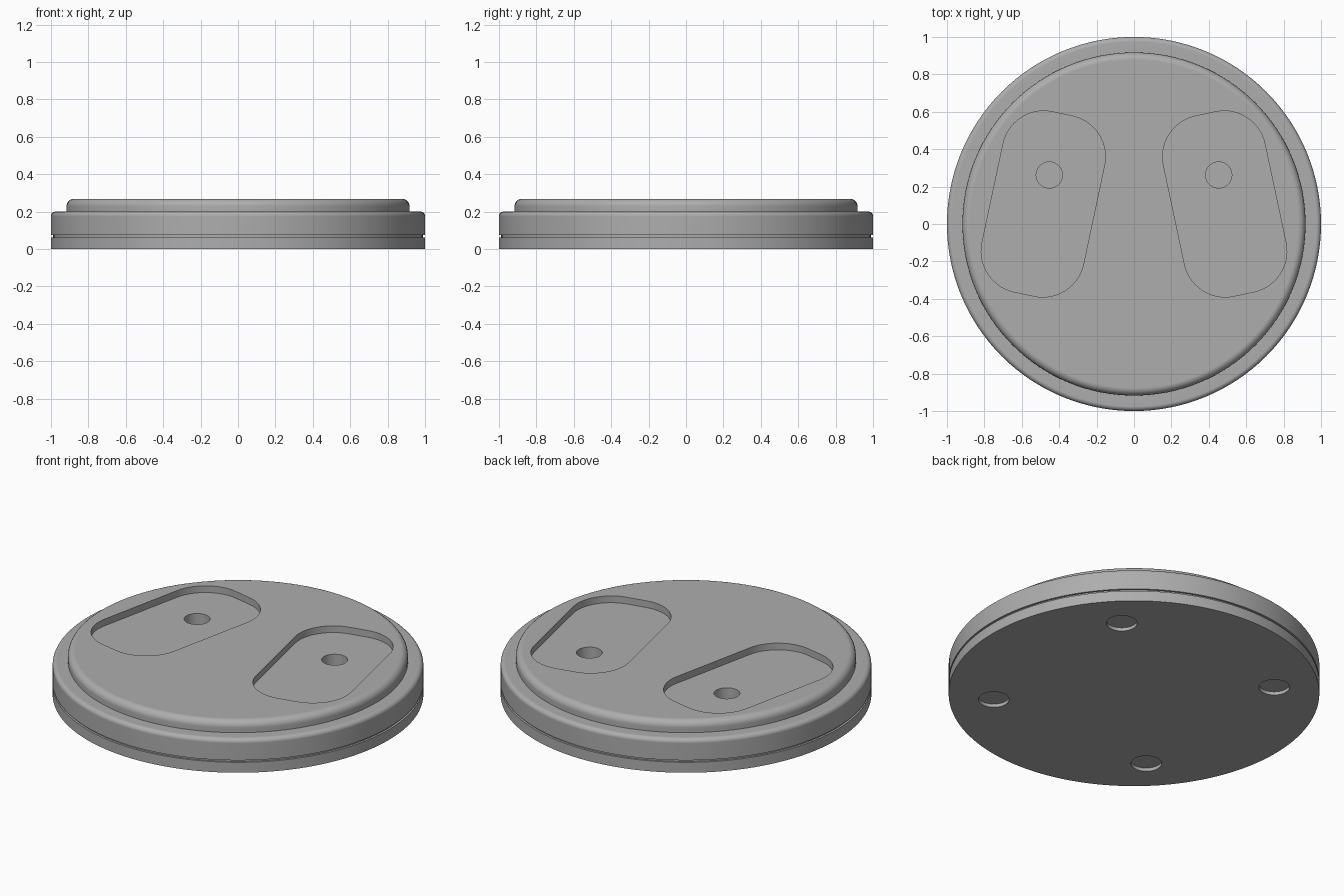
import bpy, bmesh, math
from mathutils import Matrix, Vector

cube = bpy.data.objects.get("Cube")
if cube:
    bpy.data.objects.remove(cube, do_unlink=True)

grey = bpy.data.materials.new("plain_grey")
grey.use_nodes = True
colour = (0.42, 0.42, 0.42, 1)
grey.diffuse_color = colour
grey.node_tree.nodes["Principled BSDF"].inputs["Base Color"].default_value = colour

SEGMENTS = 128


def make_object(name, bm):
    bmesh.ops.recalc_face_normals(bm, faces=bm.faces)
    mesh = bpy.data.meshes.new(name)
    bm.to_mesh(mesh)
    bm.free()
    mesh.materials.append(grey)
    obj = bpy.data.objects.new(name, mesh)
    bpy.context.collection.objects.link(obj)
    return obj


def fillet(radius, z, r, steps=6):
    """Quarter round from a vertical wall to a flat top."""
    return [(radius - r + r * math.cos(a), z - r + r * math.sin(a))
            for a in (math.pi / 2 * i / steps for i in range(steps + 1))]


def lathe(name, profile):
    bm = bmesh.new()
    rings = [[bm.verts.new((r * math.cos(a), r * math.sin(a), z))
              for a in (math.tau * i / SEGMENTS for i in range(SEGMENTS))]
             for r, z in profile]
    for low, high in zip(rings, rings[1:]):
        for i in range(SEGMENTS):
            j = (i + 1) % SEGMENTS
            bm.faces.new((low[i], low[j], high[j], high[i]))
    bm.faces.new(rings[0])
    bm.faces.new(rings[-1])
    return make_object(name, bm)


def prism(name, outline, z0, z1):
    bm = bmesh.new()
    face = bm.faces.new([bm.verts.new((p[0], p[1], z0)) for p in outline])
    top = bmesh.ops.extrude_face_region(bm, geom=[face])["geom"]
    bmesh.ops.translate(bm, vec=(0, 0, z1 - z0),
                        verts=[v for v in top if isinstance(v, bmesh.types.BMVert)])
    return make_object(name, bm)


def circle(x, y, r, n=48):
    return [(x + r * math.cos(math.tau * i / n), y + r * math.sin(math.tau * i / n))
            for i in range(n)]


def rounded_slot(side, steps=14):
    """Tilted rounded rectangle, mirrored by side."""
    turn = Matrix.Rotation(math.radians(12), 2)
    points = []
    for k, (sx, sy) in enumerate([(1, 1), (-1, 1), (-1, -1), (1, -1)]):
        for i in range(steps + 1):
            a = math.pi / 2 * (k + i / steps)
            p = turn @ Vector((sx * 0.055 + 0.222 * math.cos(a),
                               sy * 0.27 + 0.222 * math.sin(a)))
            points.append((side * (p.x + 0.485), p.y + 0.107))
    return points


def cut(target, cutter):
    mod = target.modifiers.new("cut", "BOOLEAN")
    mod.operation = "DIFFERENCE"
    mod.solver = "EXACT"
    mod.object = cutter
    bpy.context.view_layer.objects.active = target
    bpy.ops.object.modifier_apply(modifier=mod.name)
    bpy.data.objects.remove(cutter, do_unlink=True)


# Round base: foot, thin groove, rim and raised deck
profile = [(1, 0), (1, 0.062), (0.988, 0.062), (0.988, 0.074), (1, 0.074)]
profile += fillet(1, 0.2, 0.025) + [(0.917, 0.2)] + fillet(0.917, 0.268, 0.04)
base = lathe("round_base", profile)

# Foot-shaped pockets with a peg hole in each
for side in (-1, 1):
    cut(base, prism("pocket_cutter", rounded_slot(side), 0.228, 0.4))
    cut(base, prism("peg_hole_cutter", circle(side * 0.453, 0.262, 0.07), 0.14, 0.4))

# Shallow recesses underneath
for x in (-0.537, 0.537):
    for y in (-0.537, 0.537):
        cut(base, prism("recess_cutter", circle(x, y, 0.083), -0.1, 0.02))

# Smooth the round surfaces and keep the edges crisp
bpy.ops.object.select_all(action="DESELECT")
base.select_set(True)
bpy.context.view_layer.objects.active = base
bpy.ops.object.shade_smooth_by_angle(angle=math.radians(30))
weighted = base.modifiers.new("even_shading", "WEIGHTED_NORMAL")
weighted.keep_sharp = True
